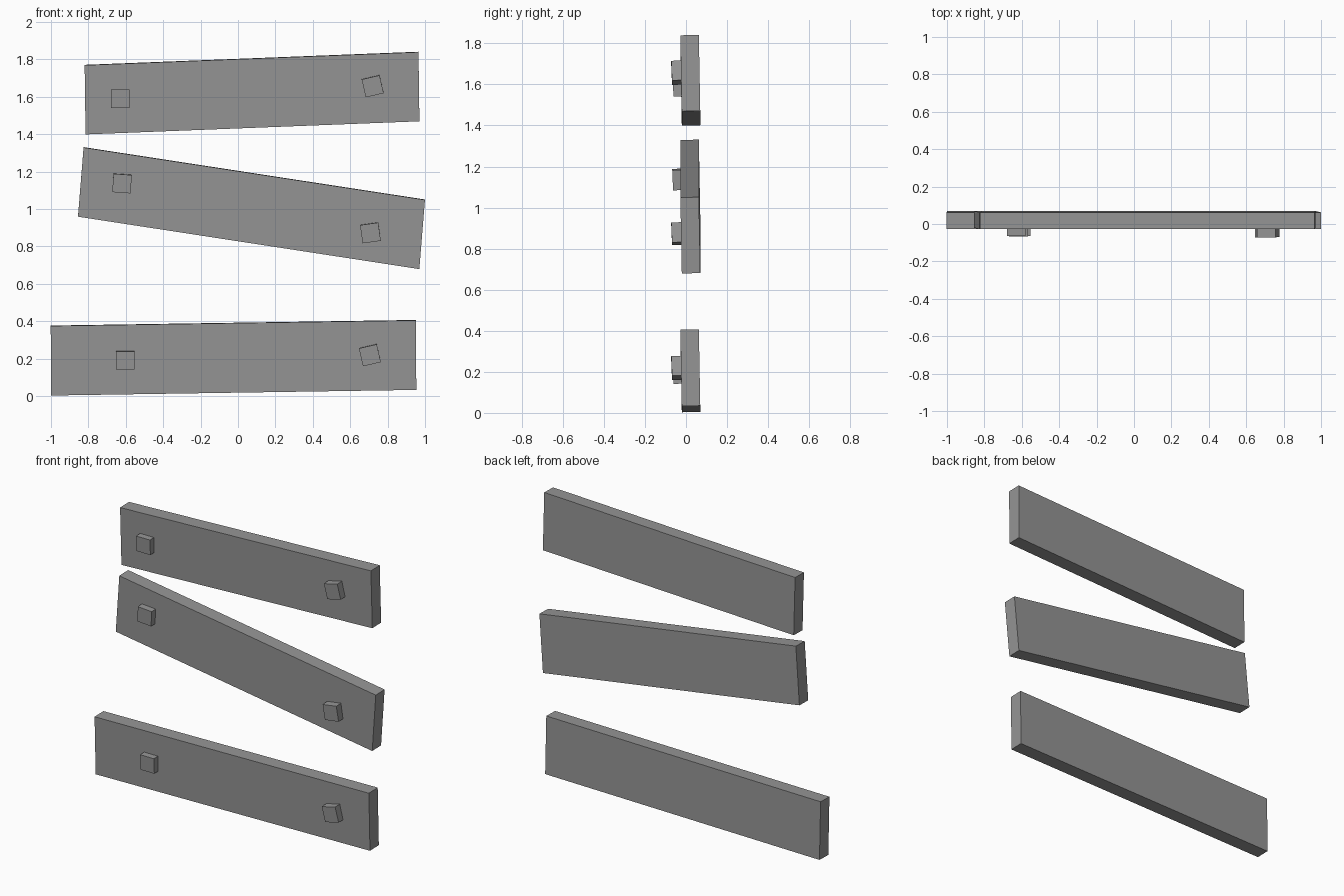
import bpy
import bmesh
from math import radians, sin, cos
from mathutils import Matrix, Vector

cube = bpy.data.objects.get("Cube")
if cube:
    bpy.data.objects.remove(cube, do_unlink=True)

grey = bpy.data.materials.new("plain grey")
grey.use_nodes = True
colour = (0.3, 0.3, 0.3, 1)
grey.diffuse_color = colour
grey.node_tree.nodes["Principled BSDF"].inputs["Base Color"].default_value = colour


def block(name, centre, along, depth, up):
    """Box spanned by three edge vectors, so boards can be slightly skewed."""
    axes = Matrix((along, depth, up)).transposed().to_4x4()
    bm = bmesh.new()
    bmesh.ops.create_cube(bm, size=1, matrix=Matrix.Translation(centre) @ axes)
    bmesh.ops.recalc_face_normals(bm, faces=bm.faces)
    mesh = bpy.data.meshes.new(name)
    bm.to_mesh(mesh)
    bm.free()
    mesh.materials.append(grey)
    bpy.context.collection.objects.link(bpy.data.objects.new(name, mesh))


def board(name, centre, along, up):
    x, z = centre
    block(name, (x, 0.021, z), (along[0], 0, along[1]), (0, 0.09, 0.002), (up[0], -0.007, up[1]))


def peg(name, x, z, angle, front):
    """Square peg whose back is sunk into the board."""
    c, s = 0.098 * cos(radians(angle)), 0.098 * sin(radians(angle))
    block(name, (x, (front - 0.01) / 2, z), (c, 0, s), (0, -0.01 - front, 0.002), (-s, -0.004, c))


# Three loose planks
board("top_board", (0.075, 1.62), (1.785, 0.07), (-0.005, 0.37))
board("middle_board", (0.072, 1.005), (1.825, -0.28), (0.03, 0.37))
board("bottom_board", (-0.024, 0.205), (1.952, 0.03), (-0.003, 0.372))

# Two nail heads on each plank
peg("top_right_peg", -0.63, 1.59, 0, -0.063)
peg("top_left_peg", 0.72, 1.657, 13, -0.07)
peg("middle_right_peg", -0.62, 1.137, -4, -0.065)
peg("middle_left_peg", 0.708, 0.873, 8, -0.07)
peg("bottom_right_peg", -0.602, 0.191, 0, -0.063)
peg("bottom_left_peg", 0.705, 0.219, 13, -0.07)
